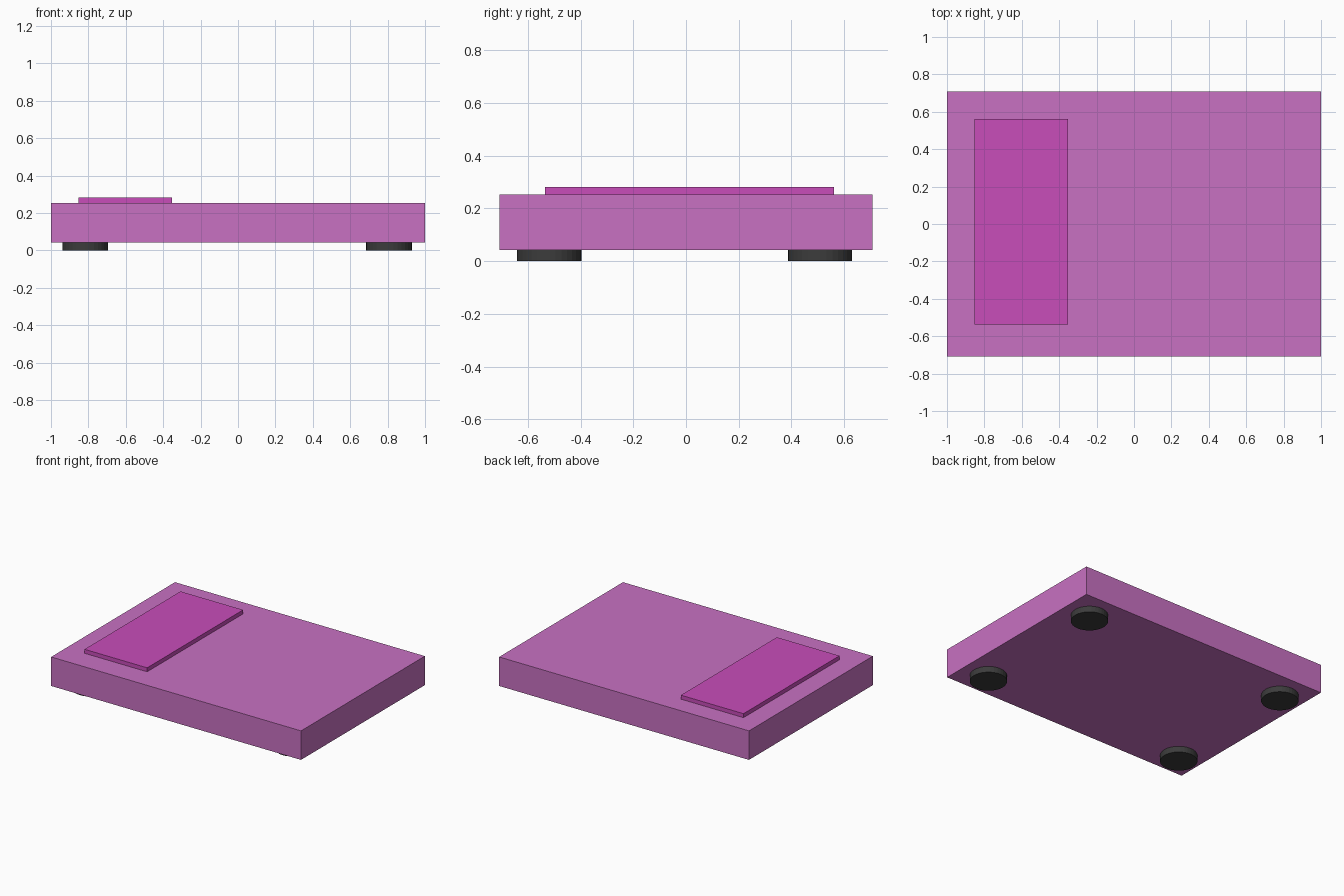
import bpy

cube = bpy.data.objects.get("Cube")
if cube:
    bpy.data.objects.remove(cube, do_unlink=True)


def make_material(name, rgb):
    mat = bpy.data.materials.new(name)
    mat.use_nodes = True
    color = (*rgb, 1.0)
    mat.diffuse_color = color
    for node in mat.node_tree.nodes:
        if node.type == "BSDF_PRINCIPLED":
            node.inputs["Base Color"].default_value = color
    return mat


def finish(name, mat):
    obj = bpy.context.object
    obj.name = name
    obj.data.name = name
    obj.data.materials.append(mat)
    return obj


def box(name, low, high, mat):
    center = [(a + b) / 2 for a, b in zip(low, high)]
    bpy.ops.mesh.primitive_cube_add(size=1, location=center)
    obj = finish(name, mat)
    obj.scale = [b - a for a, b in zip(low, high)]
    bpy.ops.object.transform_apply(location=False, rotation=False, scale=True)
    return obj


orchid = make_material("orchid pink", (0.58, 0.165, 0.54))
magenta = make_material("deep magenta", (0.58, 0.075, 0.49))
black = make_material("soft black", (0.045, 0.045, 0.045))

BASE_Z = 0.043
TOP_Z = 0.253

# Mattress slab and the thin pillow resting on it
box("mattress", (-1, -0.708, BASE_Z), (1, 0.708, TOP_Z), orchid)
box("pillow", (-0.853, -0.536, TOP_Z), (-0.352, 0.561, 0.282), magenta)

# Four round feet
for side, x in (("right", -0.817), ("left", 0.807)):
    for end, y in (("front", -0.519), ("back", 0.509)):
        bpy.ops.mesh.primitive_cylinder_add(
            vertices=32, radius=0.122, depth=BASE_Z, location=(x, y, BASE_Z / 2))
        finish(f"{end}_{side}_foot", black)
